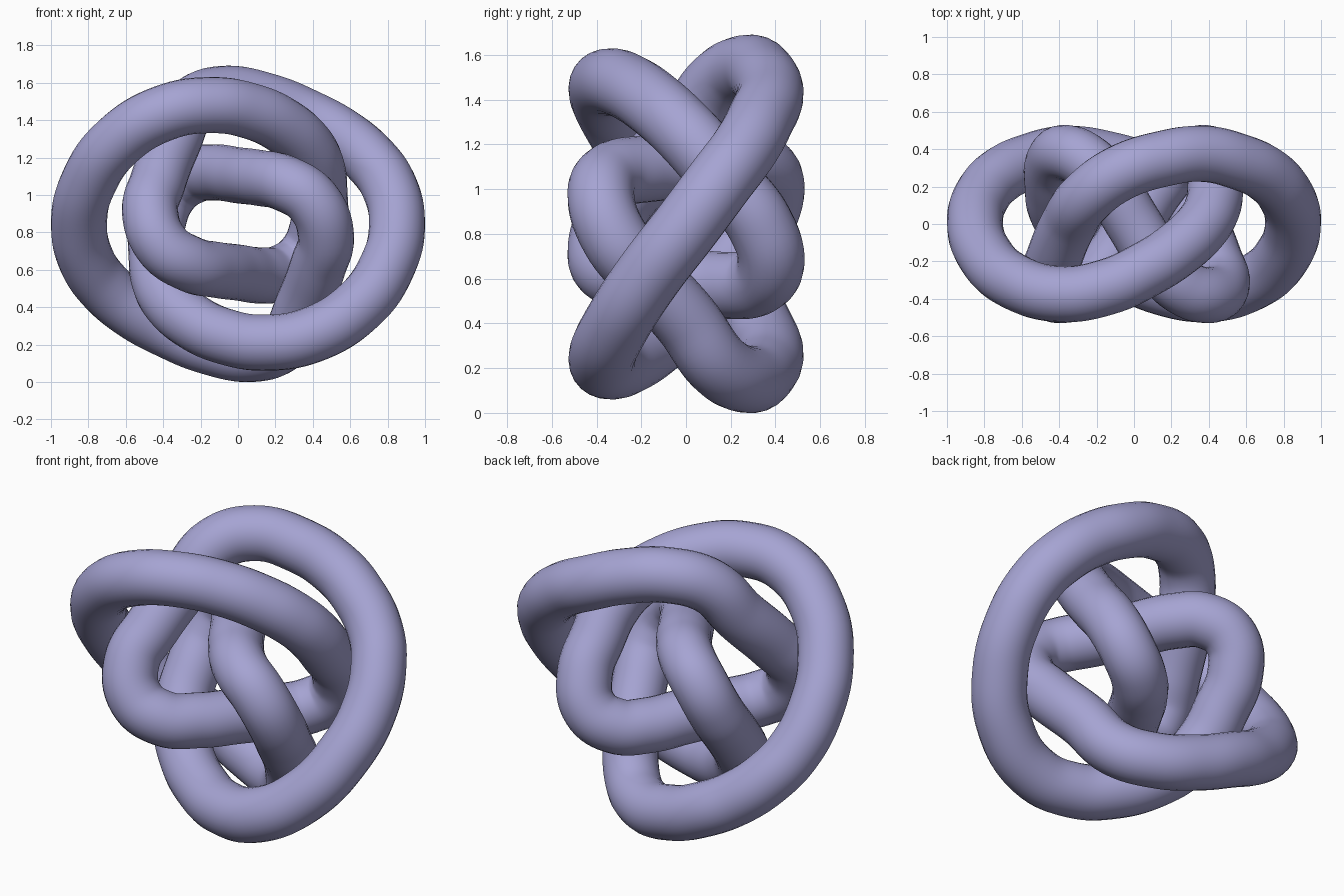
import bpy
from mathutils import Vector

# Remove the default cube if present
default_cube = bpy.data.objects.get("Cube")
if default_cube:
    bpy.data.objects.remove(default_cube, do_unlink=True)

TUBE_RADIUS = 0.15
CENTRE = Vector((0, 0, 0.845))

# Half of the knot's centre line, relative to the knot centre
half_path = [
    (.85, .01, 0), (.81, .155, .195), (.715, .26, .335), (.555, .335, .47),
    (.37, .375, .57), (.16, .35, .655), (-.08, .27, .695),
    (-.25, .145, .63), (-.35, 0, .43), (-.43, -.19, .22),
    (-.47, -.32, .06), (-.4, -.38, -.12), (-.255, -.335, -.215),
    (-.12, -.19, -.245), (0, 0, -.26), (.12, .19, -.275),
    (.235, .32, -.26), (.36, .38, -.17), (.43, .33, 0), (.435, .2, .17),
    (.42, .09, .305), (.365, -.01, .415), (.24, -.13, .525),
    (.06, -.245, .605), (-.14, -.335, .635), (-.39, -.375, .595),
    (-.645, -.305, .44), (-.8, -.16, .22),
]


def half_turn(point):
    """Rotate a point by half a turn about the front-to-back axis."""
    x, y, z = point
    return (-x, y, -z)


def make_material(name, colour):
    material = bpy.data.materials.new(name)
    material.use_nodes = True
    material.diffuse_color = colour
    shader = next(n for n in material.node_tree.nodes if n.type == 'BSDF_PRINCIPLED')
    shader.inputs["Base Color"].default_value = colour
    return material


def make_closed_tube(name, points, radius, material):
    """Sweep a round section along a smooth closed curve and make it a mesh."""
    curve = bpy.data.curves.new(name, 'CURVE')
    curve.dimensions = '3D'
    curve.resolution_u = 8
    curve.bevel_depth = radius
    curve.bevel_resolution = 10
    spline = curve.splines.new('BEZIER')
    spline.bezier_points.add(len(points) - 1)
    spline.use_cyclic_u = True
    for knot_point, position in zip(spline.bezier_points, points):
        knot_point.co = Vector(position) + CENTRE
        knot_point.handle_left_type = 'AUTO'
        knot_point.handle_right_type = 'AUTO'
    curve.materials.append(material)

    tube = bpy.data.objects.new(name, curve)
    bpy.context.collection.objects.link(tube)
    bpy.ops.object.select_all(action='DESELECT')
    tube.select_set(True)
    bpy.context.view_layer.objects.active = tube
    bpy.ops.object.convert(target='MESH')
    bpy.ops.object.shade_smooth()
    return bpy.context.object


# The knotted tube: the half path followed by its half-turn copy
lavender = make_material("lavender", (0.38, 0.37, 0.65, 1))
full_path = half_path + [half_turn(p) for p in half_path]
make_closed_tube("knotted_tube", full_path, TUBE_RADIUS, lavender)
